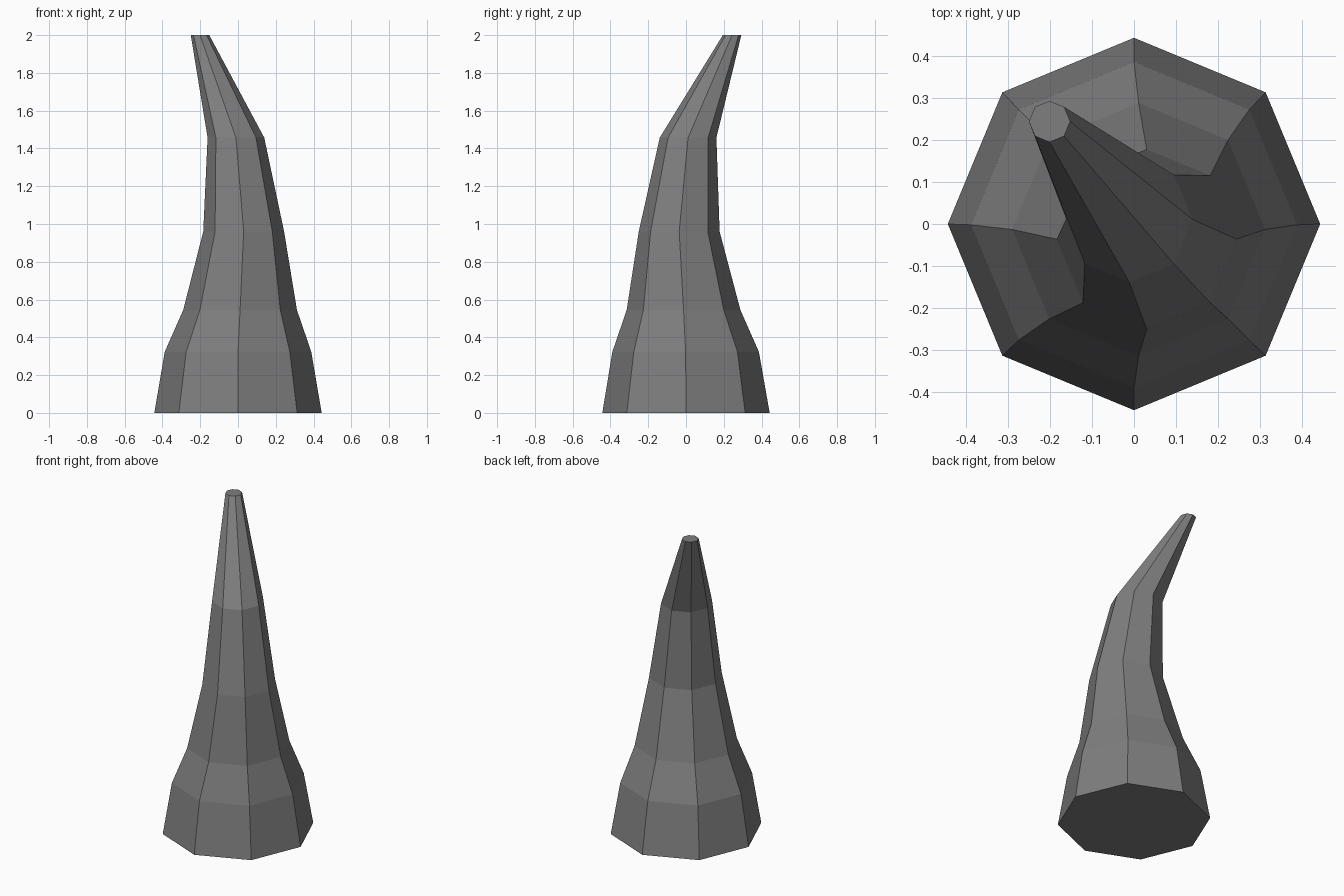
import bpy, bmesh, math

if "Cube" in bpy.data.objects:
    bpy.data.objects.remove(bpy.data.objects["Cube"])

# Dark grey stone colour
grey = bpy.data.materials.new("dark grey")
grey.diffuse_color = (0.21, 0.21, 0.21, 1)
grey.use_nodes = True
grey.node_tree.nodes["Principled BSDF"].inputs["Base Color"].default_value = grey.diffuse_color

SIDES = 8
# Horizontal rings of the bent spike: centre x, centre y, height, radius
RINGS = [
    (0.0, 0.0, 0.0, 0.443),
    (0.0, -0.002, 0.323, 0.388),
    (0.011, -0.013, 0.545, 0.301),
    (0.03, -0.036, 0.96, 0.214),
    (-0.011, 0.011, 1.457, 0.15),
    (-0.201, 0.244, 2.0, 0.049),
]

bm = bmesh.new()
loops = []
for cx, cy, z, r in RINGS:
    loops.append([bm.verts.new((cx + r * math.cos(i * math.tau / SIDES),
                                cy + r * math.sin(i * math.tau / SIDES), z))
                  for i in range(SIDES)])

# Side walls
for low, high in zip(loops, loops[1:]):
    for i in range(SIDES):
        j = (i + 1) % SIDES
        bm.faces.new((low[i], low[j], high[j], high[i]))

# Flat base and tip
bm.faces.new(loops[0][::-1])
bm.faces.new(loops[-1])

mesh = bpy.data.meshes.new("curved_spike")
bm.to_mesh(mesh)
bm.free()
mesh.materials.append(grey)
spike = bpy.data.objects.new("curved_spike", mesh)
bpy.context.collection.objects.link(spike)
